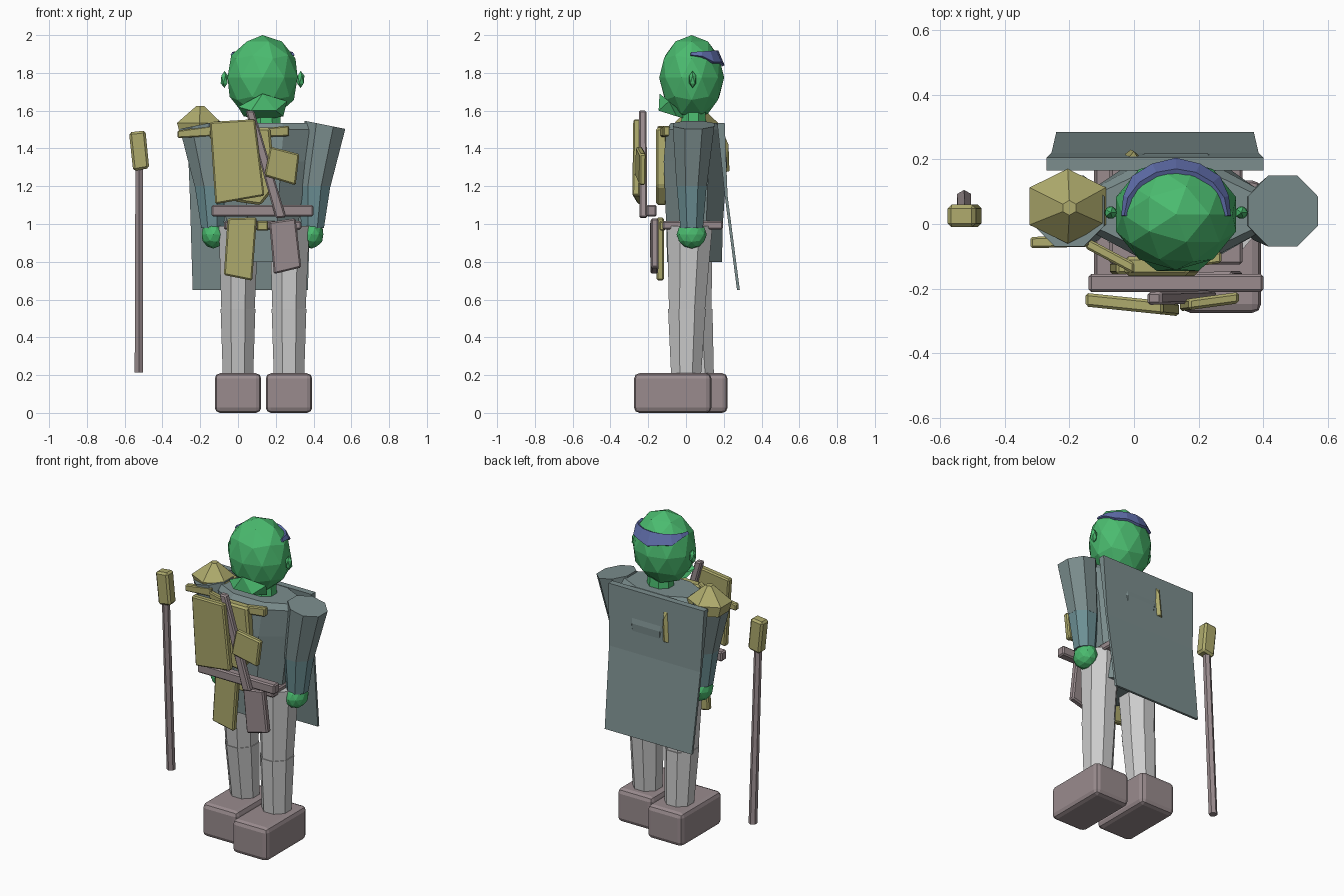
import bpy, bmesh
from math import sin, cos, pi
from mathutils import Vector

if "Cube" in bpy.data.objects:
    bpy.data.objects.remove(bpy.data.objects["Cube"])

CX = 0.13  # centre line of the body


def mat(name, rgb):
    m = bpy.data.materials.new(name)
    m.diffuse_color = (*rgb, 1)
    m.use_nodes = True
    m.node_tree.nodes["Principled BSDF"].inputs["Base Color"].default_value = m.diffuse_color
    return m


GREEN = mat("green", (0.07, 0.50, 0.16))
OLIVE = mat("olive", (0.42, 0.40, 0.15))
TEAL = mat("teal_grey", (0.20, 0.27, 0.27))
SLEEVE = mat("sleeve", (0.15, 0.28, 0.30))
MAUVE = mat("mauve", (0.32, 0.26, 0.27))
BLUE = mat("blue", (0.12, 0.16, 0.42))


def finish(name, bm, material=None, bevel=0, segments=1):
    bmesh.ops.recalc_face_normals(bm, faces=bm.faces)
    me = bpy.data.meshes.new(name)
    bm.to_mesh(me)
    bm.free()
    ob = bpy.data.objects.new(name, me)
    bpy.context.collection.objects.link(ob)
    if material:
        me.materials.append(material)
    if bevel:
        b = ob.modifiers.new("bevel", "BEVEL")
        b.width, b.segments = bevel, segments
    return ob


def hull(name, pts, material=None, bevel=0, segments=1):
    bm = bmesh.new()
    for p in pts:
        bm.verts.new(p)
    bmesh.ops.convex_hull(bm, input=bm.verts)
    bmesh.ops.dissolve_limit(bm, angle_limit=0.02, verts=bm.verts, edges=bm.edges)
    return finish(name, bm, material, bevel, segments)


def box(name, lo, hi, material=None, bevel=0, segments=1):
    pts = [(x, y, z) for x in (lo[0], hi[0]) for y in (lo[1], hi[1]) for z in (lo[2], hi[2])]
    return hull(name, pts, material, bevel, segments)


def slab(name, quad, y_left, y_right, depth, material, bevel=0.008):
    """Flat plate outlined in x,z; its front runs from y_left to y_right."""
    x0, x1 = min(q[0] for q in quad), max(q[0] for q in quad)
    pts = []
    for x, z in quad:
        y = y_left + (y_right - y_left) * (x - x0) / (x1 - x0)
        pts += [(x, y, z), (x, y + depth, z)]
    return hull(name, pts, material, bevel)


def loft(name, rings, material=None, n=8):
    """Closed tube through rings of (x, y, z, rx, ry, tilt)."""
    bm = bmesh.new()
    loops = []
    for x, y, z, rx, ry, tilt in rings:
        k = 1 / cos(pi / n)
        loop = []
        for i in range(n):
            a = 2 * pi * (i + 0.5) / n
            dx = k * rx * cos(a)
            loop.append(bm.verts.new((x + dx, y + k * ry * sin(a), z + tilt * dx)))
        loops.append(loop)
    for a, b in zip(loops, loops[1:]):
        for i in range(n):
            j = (i + 1) % n
            bm.faces.new((a[i], a[j], b[j], b[i]))
    bm.faces.new(loops[0])
    bm.faces.new(loops[-1])
    return finish(name, bm, material)


def ball(name, c, r, material, sub=2):
    bm = bmesh.new()
    bmesh.ops.create_icosphere(bm, subdivisions=sub, radius=1)
    for v in bm.verts:
        v.co = Vector(c) + Vector(r) * v.co
    return finish(name, bm, material)


# Head, jaw, neck
ball("head", (CX, 0.03, 1.775), (0.195, 0.172, 0.225), GREEN)
hull("jaw", [(0.13, -0.14, 1.69), (0.0, -0.09, 1.62), (0.26, -0.09, 1.65), (0.07, -0.145, 1.6),
             (0.2, -0.145, 1.6), (0.13, 0.03, 1.55), (0.03, -0.05, 1.57), (0.24, -0.05, 1.57)], GREEN)
loft("neck", [(CX + 0.02, 0.04, 1.48, 0.08, 0.07, 0), (CX + 0.02, 0.04, 1.62, 0.07, 0.06, 0)], GREEN)

# Headband wrapped round the back of the head, pointed at the ends
bm = bmesh.new()
low, high = [], []
for i in range(9):
    a = pi * (-0.02 + 1.04 * i / 8)
    s = max(0, sin(a))
    zl, zh = 1.895 - 0.055 * s + 0.012 * (i % 2), 1.91 + 0.01 * s
    for row, z in ((low, zl), (high, zh)):
        f = (1 - ((z - 1.775) / 0.225) ** 2) ** 0.5 * 1.03
        row.append(bm.verts.new((CX + 0.195 * f * cos(a), 0.035 + 0.172 * f * sin(a), z)))
for i in range(8):
    bm.faces.new((low[i], low[i + 1], high[i + 1], high[i]))
band = finish("headband", bm, BLUE)
band.modifiers.new("thickness", "SOLIDIFY").thickness = 0.015

# Tunic
loft("tunic", [(CX, 0.045, 0.80, 0.19, 0.145, 0), (CX, 0.045, 1.0, 0.19, 0.15, 0),
               (CX, 0.05, 1.33, 0.235, 0.168, 0), (CX, 0.04, 1.5, 0.27, 0.145, 0),
               (CX, 0.04, 1.535, 0.25, 0.12, 0)], TEAL)

# Arms, hands and ears on both sides
for side, s in (("left", -1), ("right", 1)):
    loft(side + "_upper_arm", [(CX + s * 0.275, 0.03, 1.2, 0.085, 0.08, 0),
                               (CX + s * 0.33, 0.04, 1.525, 0.108, 0.11, -0.2 * s)], TEAL)
    loft(side + "_forearm", [(CX + s * 0.265, 0.03, 0.98, 0.06, 0.06, 0),
                             (CX + s * 0.275, 0.03, 1.2, 0.084, 0.079, 0)], SLEEVE)
    ball(side + "_hand", (CX + s * 0.26, 0.03, 0.945), (0.065, 0.08, 0.075), GREEN)
    ball(side + "_ear", (CX + s * 0.202, 0.035, 1.765), (0.022, 0.022, 0.045), GREEN, 1)

# Legs and boots, the right one a step ahead
for side, x, fwd in (("left", 0.0, 0.04), ("right", 0.27, -0.03)):
    loft(side + "_thigh", [(x, 0.02 + fwd * 0.5, 0.54, 0.088, 0.095, 0),
                           (x + 0.003, 0.02, 0.99, 0.105, 0.12, 0)])
    loft(side + "_shin", [(x, 0.03 + fwd, 0.18, 0.08, 0.078, 0),
                          (x, 0.02 + fwd * 0.5, 0.55, 0.092, 0.1, 0)])
    toe = -0.19 if side == "left" else -0.275
    box(side + "_boot", (x - 0.123, toe, 0.0), (x + 0.123, toe + 0.41, 0.21), MAUVE, 0.028, 2)

# Cape: two bent panels flaring away from the back
rows = [(1.535, 0.165, 0.205, -0.27, 0.40), (1.15, 0.205, 0.22, -0.255, 0.385),
        (0.65, 0.27, 0.285, -0.24, 0.37)]
bm = bmesh.new()
loops = [[bm.verts.new(p) for p in ((l, a, z), (r, a, z), (r, b, z), (l, b, z))]
         for z, a, b, l, r in rows]
for p, q in zip(loops, loops[1:]):
    for i in range(4):
        j = (i + 1) % 4
        bm.faces.new((p[i], p[j], q[j], q[i]))
bm.faces.new(loops[0])
bm.faces.new(loops[-1])
finish("cape", bm, TEAL)

# Harness: chest plate, shoulder strap, shoulder pad and back wedge
slab("chest_plate", [(-0.03, 1.51), (0.17, 1.51), (0.2, 1.2), (0.12, 1.1), (-0.02, 1.12)],
     -0.16, -0.16, 0.06, OLIVE, 0.012)
for i, (x0, x1, ya, yb) in enumerate([(-0.32, -0.14, -0.075, -0.07), (-0.15, 0.0, -0.075, -0.155),
                                      (0.0, 0.27, -0.16, -0.12)]):
    slab("shoulder_strap_%d" % i, [(x0, 1.455), (x1, 1.465), (x1, 1.52), (x0, 1.495)],
         ya, yb, 0.035, OLIVE, 0.006)
loft("shoulder_pad", [(-0.2, 0.06, 1.47, 0.105, 0.09, 0), (-0.205, 0.055, 1.535, 0.118, 0.1, 0),
                      (-0.2, 0.05, 1.625, 0.02, 0.02, 0)], OLIVE, 6)
hull("back_wedge", [(-0.06, 0.19, 1.27), (0.04, 0.19, 1.27), (-0.01, 0.23, 1.28), (0.0, 0.225, 1.42),
                    (-0.03, 0.19, 1.5), (0.02, 0.19, 1.5)], OLIVE)

# Gear hung on the front
slab("large_satchel", [(-0.15, 1.54), (0.09, 1.555), (0.14, 1.15), (-0.12, 1.105)],
     -0.255, -0.285, 0.042, OLIVE)
slab("small_satchel", [(0.17, 1.41), (0.325, 1.37), (0.305, 1.205), (0.14, 1.255)],
     -0.27, -0.245, 0.035, OLIVE)
slab("diagonal_strap", [(0.04, 1.6), (0.085, 1.6), (0.255, 1.035), (0.2, 1.03)],
     -0.25, -0.245, 0.04, MAUVE)
box("front_bar", (-0.14, -0.21, 1.04), (0.4, -0.155, 1.1), MAUVE, 0.008)
box("belt", (-0.075, -0.125, 0.97), (0.335, 0.195, 1.015), MAUVE, 0.008)
box("buckle", (0.1, -0.14, 0.965), (0.16, -0.11, 1.015), OLIVE, 0.006)
slab("left_pouch", [(-0.055, 1.03), (0.1, 1.035), (0.075, 0.70), (-0.075, 0.73)],
     -0.155, -0.155, 0.038, OLIVE)
slab("right_pouch", [(0.165, 1.01), (0.305, 1.03), (0.335, 0.77), (0.19, 0.735)],
     -0.19, -0.185, 0.04, MAUVE)

# Staff leaning beside the figure
loft("staff_shaft", [(-0.525, 0.08, 0.215, 0.022, 0.022, 0), (-0.523, 0.025, 1.32, 0.02, 0.02, 0)], MAUVE, 6)
slab("staff_head", [(-0.577, 1.485), (-0.49, 1.495), (-0.47, 1.295), (-0.555, 1.28)],
     -0.01, -0.01, 0.07, OLIVE, 0.012)
